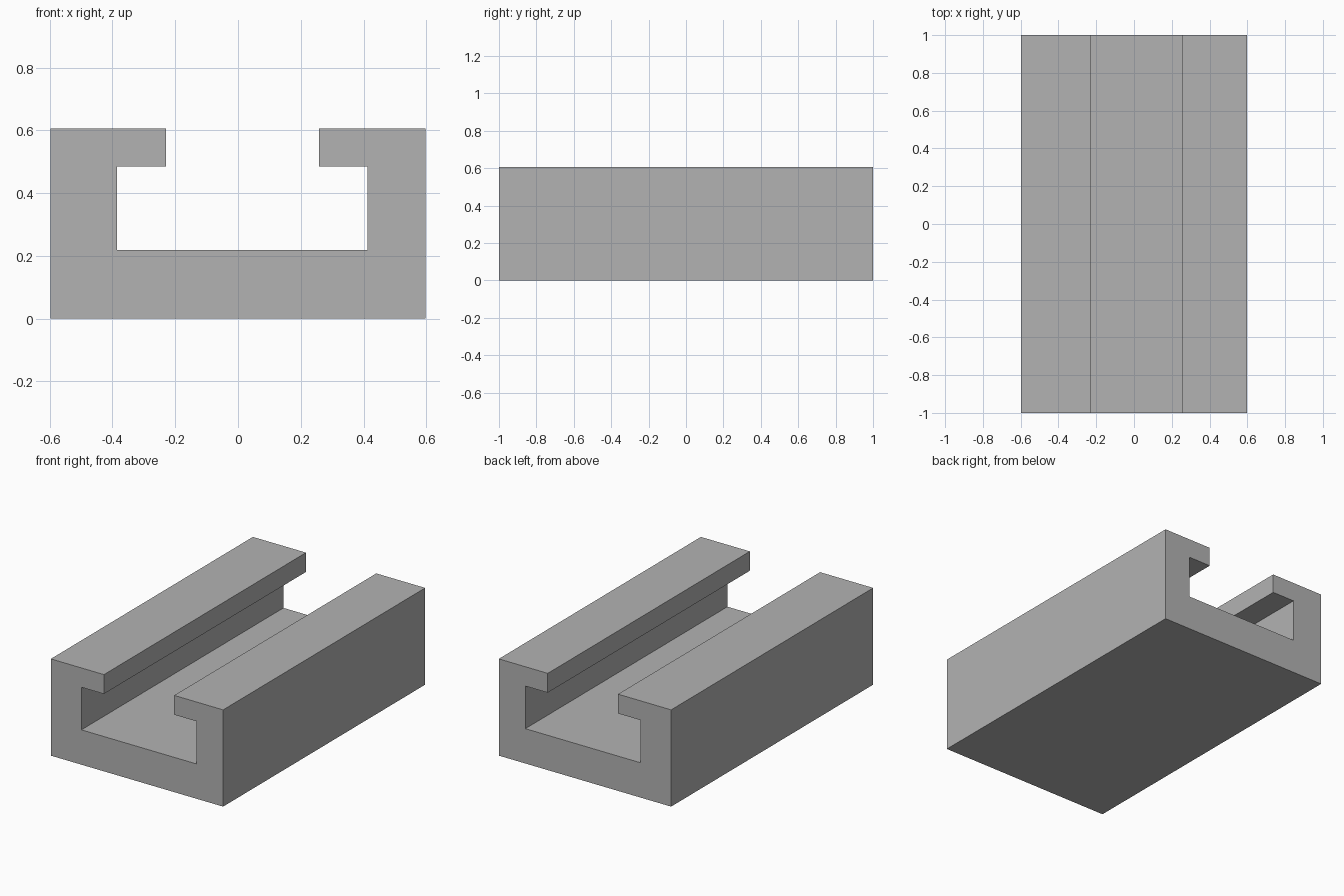
import bpy
import bmesh

cube = bpy.data.objects.get("Cube")
if cube:
    bpy.data.objects.remove(cube, do_unlink=True)

# Plain grey material
grey = bpy.data.materials.new("plain_grey")
grey.use_nodes = True
colour = (0.45, 0.45, 0.45, 1.0)
grey.diffuse_color = colour
grey.node_tree.nodes["Principled BSDF"].inputs["Base Color"].default_value = colour

# Channel cross-section: outer walls, lips, and a slightly offset slot
HALF_WIDTH, HALF_LENGTH = 0.597, 1.0
TOP, LIP_UNDERSIDE, FLOOR = 0.606, 0.485, 0.218
SLOT_LEFT, SLOT_RIGHT = 0.258, -0.229
CAVITY_LEFT, CAVITY_RIGHT = 0.413, -0.385

profile = [
    (-HALF_WIDTH, 0), (HALF_WIDTH, 0), (HALF_WIDTH, TOP),
    (SLOT_LEFT, TOP), (SLOT_LEFT, LIP_UNDERSIDE),
    (CAVITY_LEFT, LIP_UNDERSIDE), (CAVITY_LEFT, FLOOR),
    (CAVITY_RIGHT, FLOOR), (CAVITY_RIGHT, LIP_UNDERSIDE),
    (SLOT_RIGHT, LIP_UNDERSIDE), (SLOT_RIGHT, TOP), (-HALF_WIDTH, TOP),
]

# Extrude the profile along the length of the rail
bm = bmesh.new()
face = bm.faces.new([bm.verts.new((x, -HALF_LENGTH, z)) for x, z in profile])
extruded = bmesh.ops.extrude_face_region(bm, geom=[face], use_keep_orig=True)
verts = [g for g in extruded["geom"] if isinstance(g, bmesh.types.BMVert)]
bmesh.ops.translate(bm, verts=verts, vec=(0, 2 * HALF_LENGTH, 0))
bmesh.ops.recalc_face_normals(bm, faces=bm.faces[:])

mesh = bpy.data.meshes.new("slotted_channel_rail")
bm.to_mesh(mesh)
bm.free()
mesh.materials.append(grey)
rail = bpy.data.objects.new("slotted_channel_rail", mesh)
bpy.context.collection.objects.link(rail)
